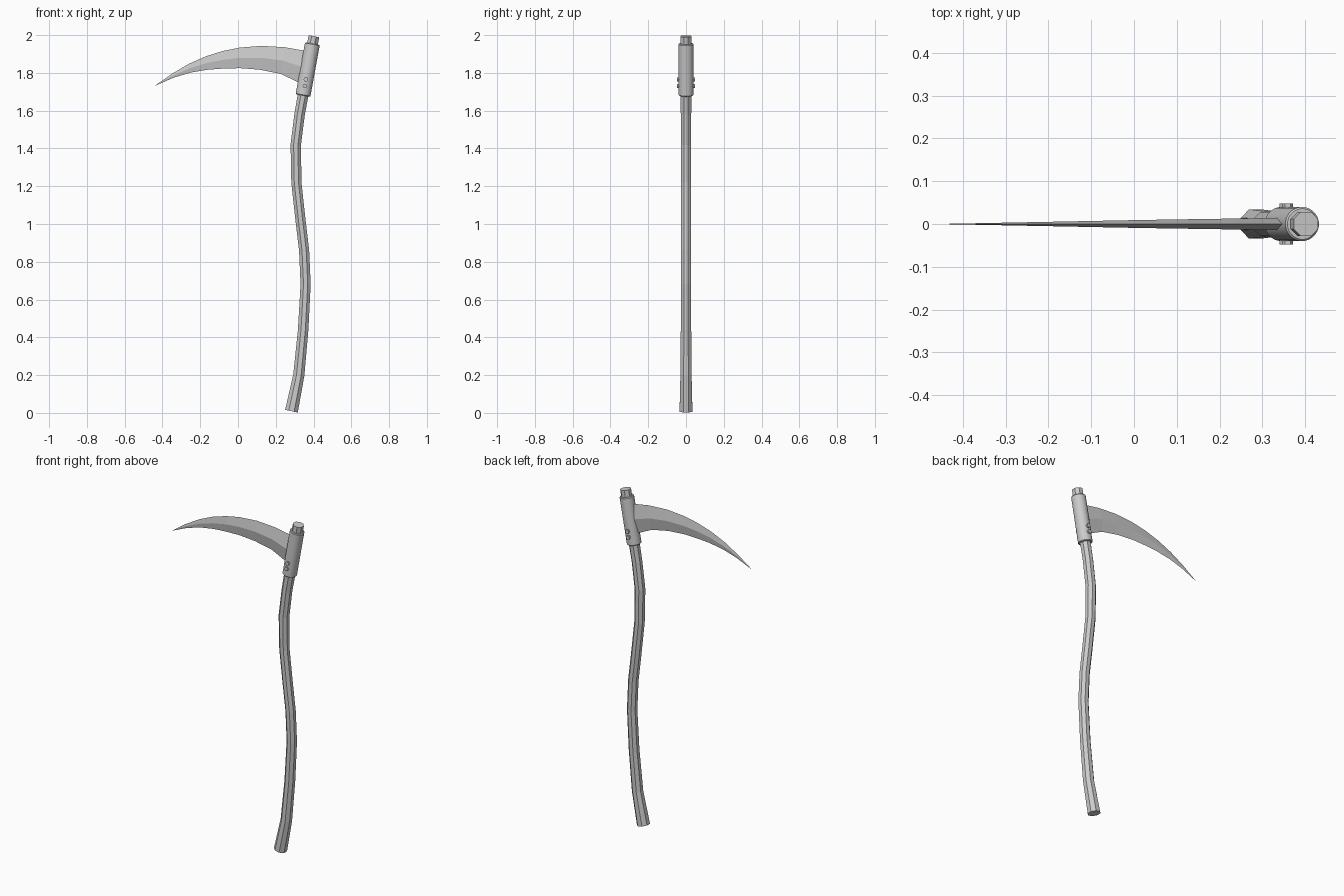
import bpy, bmesh, math
from mathutils import Vector

if "Cube" in bpy.data.objects:
    bpy.data.objects.remove(bpy.data.objects["Cube"])


def finish(name, bm):
    bmesh.ops.recalc_face_normals(bm, faces=bm.faces)
    mesh = bpy.data.meshes.new(name)
    bm.to_mesh(mesh)
    bm.free()
    obj = bpy.data.objects.new(name, mesh)
    bpy.context.collection.objects.link(obj)
    return obj


def smooth(obj, angle):
    bpy.ops.object.select_all(action='DESELECT')
    obj.select_set(True)
    bpy.context.view_layer.objects.active = obj
    bpy.ops.object.shade_smooth_by_angle(angle=math.radians(angle))


def loft(name, rings, cap=True):
    """Bridge equal-length closed rings of points."""
    bm = bmesh.new()
    vr = [[bm.verts.new(p) for p in r] for r in rings]
    for a, b in zip(vr, vr[1:]):
        for i in range(len(a)):
            j = (i + 1) % len(a)
            bm.faces.new((a[i], a[j], b[j], b[i]))
    if cap:
        bm.faces.new(vr[0])
        bm.faces.new(vr[-1])
    return finish(name, bm)


def tube(name, path, sides):
    """Sweep a polygon along (x, z, radius) points in the XZ plane."""
    pts = [Vector((x, 0, z)) for x, z, r in path]
    rings = []
    for i, p in enumerate(pts):
        t = (pts[min(i + 1, len(pts) - 1)] - pts[max(i - 1, 0)]).normalized()
        side = Vector((t.z, 0, -t.x))
        angs = [(k + 0.5) * math.tau / sides for k in range(sides)]
        rings.append([p + path[i][2] * (side * math.cos(a) + Vector((0, math.sin(a), 0)))
                      for a in angs])
    return loft(name, rings)


# Curved eight-sided wooden handle
tube("handle", [
    (0.283, 0.009, 0.037), (0.322, 0.20, 0.032), (0.345, 0.44, 0.030),
    (0.358, 0.68, 0.029), (0.350, 0.86, 0.029), (0.331, 1.02, 0.029),
    (0.309, 1.22, 0.029), (0.306, 1.42, 0.030), (0.326, 1.58, 0.030),
    (0.344, 1.68, 0.031), (0.402, 1.994, 0.031)], 8)

# Round socket, axis leaning toward +x
foot, head = Vector((0.344, 0, 1.68)), Vector((0.394, 0, 1.955))


def on_axis(f):
    p = foot.lerp(head, f)
    return p.x, p.z


socket = tube("socket", [
    (*on_axis(0), 0.036), (*on_axis(0.015), 0.040),
    (*on_axis(0.985), 0.040), (*on_axis(1), 0.036)], 24)
smooth(socket, 30)

# Blade: diamond sections between the back edge and the cutting edge
back = [(0.355, 1.917), (0.246, 1.936), (0.124, 1.943), (0.01, 1.934),
        (-0.08, 1.916), (-0.17, 1.888), (-0.26, 1.848), (-0.35, 1.795), (-0.437, 1.734)]
edge = [(0.33, 1.745), (0.225, 1.795), (0.114, 1.817), (0.01, 1.825),
        (-0.075, 1.823), (-0.16, 1.817), (-0.25, 1.802), (-0.34, 1.775), (-0.436, 1.733)]
sections = []
for i, (b, e) in enumerate(zip(back, edge)):
    mx, mz = (b[0] + e[0]) / 2, (b[1] + e[1]) / 2
    t = 0.014 * (1 - i / 8) + 0.0005
    sections.append([(b[0], 0, b[1]), (mx, t, mz), (e[0], 0, e[1]), (mx, -t, mz)])
loft("blade", sections)

# Two hexagonal bolts through the socket
for n, f in enumerate((0.185, 0.31)):
    x, z = on_axis(f)
    ring = [(x + 0.0125 * math.cos(k * math.tau / 6), z + 0.0125 * math.sin(k * math.tau / 6))
            for k in range(6)]
    loft(f"bolt_{n + 1}", [[(px, y, pz) for px, pz in ring] for y in (-0.048, 0.048)])
